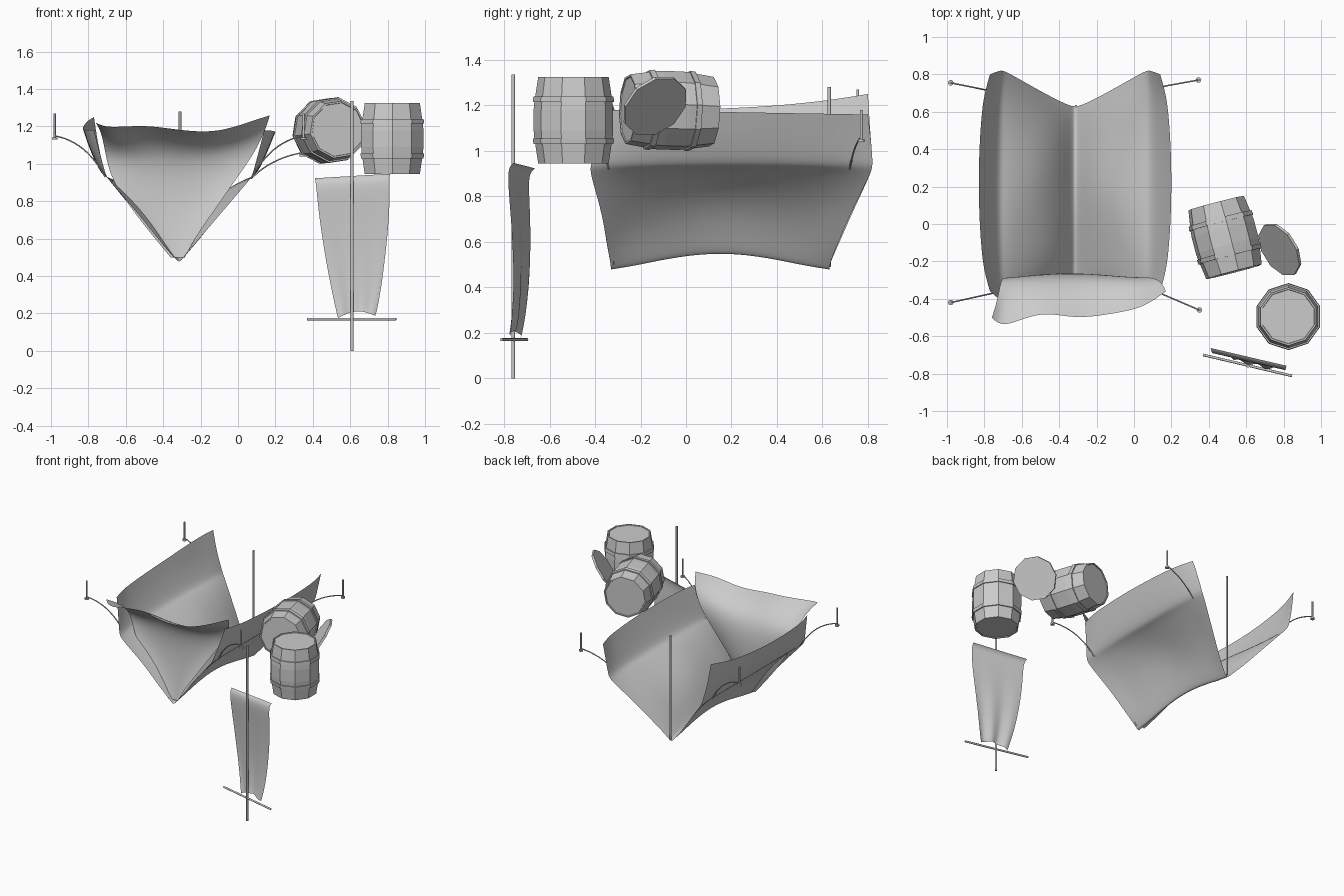
import bpy, bmesh, math
from mathutils import Vector

if "Cube" in bpy.data.objects:
    bpy.data.objects.remove(bpy.data.objects["Cube"])


def finish(bm, name):
    bmesh.ops.recalc_face_normals(bm, faces=bm.faces)
    me = bpy.data.meshes.new(name)
    bm.to_mesh(me)
    bm.free()
    ob = bpy.data.objects.new(name, me)
    bpy.context.collection.objects.link(ob)
    return ob


def lathe(name, profile, sides, loc, axis=(0, 0, 1), smooth=False, roll=0.0):
    """Spin a (z, r) profile about z, cap both ends, point z along axis."""
    bm = bmesh.new()
    rings = []
    for z, r in profile:
        rings.append([bm.verts.new((r * math.cos(roll + 2 * math.pi * i / sides),
                                    r * math.sin(roll + 2 * math.pi * i / sides), z))
                      for i in range(sides)])
    for a, b in zip(rings, rings[1:]):
        for i in range(sides):
            j = (i + 1) % sides
            f = bm.faces.new((a[i], a[j], b[j], b[i]))
            f.smooth = smooth
    bm.faces.new(rings[0][::-1])
    bm.faces.new(rings[-1])
    ob = finish(bm, name)
    ob.location = loc
    ob.rotation_mode = 'QUATERNION'
    if tuple(axis) != (0, 0, 1):
        ob.rotation_quaternion = Vector(axis).to_track_quat('Z', 'Y')
    return ob


def rod(name, a, b, r):
    a, b = Vector(a), Vector(b)
    d = b - a
    return lathe(name, [(0, r), (d.length, r)], 10, a, d.normalized(), True)


def cloth(name, rows):
    """Smooth sheet from a coarse grid of control points."""
    bm = bmesh.new()
    g = [[bm.verts.new(p) for p in row] for row in rows]
    for a, b in zip(g, g[1:]):
        for i in range(len(a) - 1):
            bm.faces.new((a[i], a[i + 1], b[i + 1], b[i])).smooth = True
    ob = finish(bm, name)
    m = ob.modifiers.new("smooth", 'SUBSURF')
    m.levels = m.render_levels = 3
    m.boundary_smooth = 'PRESERVE_CORNERS'
    return ob


# Tent sheet: hanging V with upright skirts; rows are (offset, z, front y, back y, sag, side bulge)
CX = -0.315
half = [(0.025, 0.50, -0.33, 0.63, 0.07, 0), (0.11, 0.595, -0.35, 0.67, 0.115, -0.01),
        (0.22, 0.73, -0.37, 0.73, 0.105, -0.01), (0.36, 0.895, -0.42, 0.81, 0.03, 0.0),
        (0.388, 0.93, -0.42, 0.82, 0.0, 0.01), (0.40, 0.97, -0.41, 0.82, 0.0, 0.03),
        (0.43, 1.08, -0.38, 0.81, 0.0, 0.05), (0.455, 1.18, -0.36, 0.80, 0.0, 0.06)]
N = 10


def tent_row(s, d, z, y0, y1, sag, bulge):
    row = []
    for i in range(N + 1):
        t = i / N
        w = abs(math.sin(math.pi * t))
        soft = w ** (1.3 if d < 0.05 else 0.7)
        lift = 0.07 * t ** 3 if (s < 0 and z > 1.1) else -0.02 * t if z > 1.1 else 0
        wrinkle = 0.008 * math.sin(t * 11 + d * 9 + s) if 0.05 < d < 0.3 else 0
        row.append((CX + s * (d + bulge * w ** 0.5), y0 + (y1 - y0) * t, z + sag * soft + lift + wrinkle))
    return row


rows = [tent_row(-1, *h) for h in reversed(half)]
rows.append(tent_row(1, 0, 0.468, -0.33, 0.63, 0.07, 0))
rows += [tent_row(1, *h) for h in half]
cloth("tent_sheet", rows)

# Front end wall, flaring out toward its wavy free edge
walls = [(0.50, -0.36, -0.285, -0.32, 0.01), (0.62, -0.46, -0.22, -0.315, 0.03),
         (0.76, -0.57, -0.12, -0.31, 0.045), (0.92, -0.68, -0.01, -0.29, 0.03),
         (1.06, -0.71, 0.09, -0.28, -0.01)]
rows = []
for z, x0, x1, y, dent in walls:
    rows.append([(x0 + (x1 - x0) * i / 6, y + dent * abs(math.sin(math.pi * i / 6)) ** 0.6, z)
                 for i in range(7)])
rows.append([(-0.73, -0.41, 1.17), (-0.69, -0.43, 1.15), (-0.5, -0.38, 1.16), (-0.31, -0.40, 1.14),
             (-0.11, -0.38, 1.13), (0.05, -0.35, 1.16), (0.15, -0.31, 1.19)])
top_y = [-0.50, -0.56, -0.46, -0.51, -0.48, -0.45, -0.36]
top_z = [1.22, 1.19, 1.21, 1.18, 1.165, 1.22, 1.26]
top_x = [-0.76, -0.70, -0.50, -0.32, -0.12, 0.05, 0.17]
rows.append(list(zip(top_x, top_y, top_z)))
cloth("tent_end_wall", rows)

# Back pole
rod("tent_pole", (-0.31, 0.63, 0.49), (-0.31, 0.63, 1.28), 0.007)

# Stakes and curved guy ropes: stake xy, stake base z, rope anchor on the eave
guys = [(-0.98, 0.755, 1.13, (-0.71, 0.70, 0.93)), (-0.98, -0.42, 1.13, (-0.71, -0.36, 0.93)),
        (0.345, 0.77, 1.04, (0.07, 0.72, 0.92)), (0.35, -0.46, 1.13, (0.07, -0.34, 0.92))]
for n, (x, y, z, anchor) in enumerate(guys):
    rod(f"stake_{n}", (x, y, z), (x, y, z + 0.14), 0.006)
    rod(f"stake_head_{n}", (x, y, z), (x, y, z + 0.012), 0.015)
    a, b = Vector(anchor), Vector((x, y, z + 0.02))
    mid = a.lerp(b, 0.38)
    mid.z = b.z - 0.03
    cu = bpy.data.curves.new(f"guy_rope_{n}", 'CURVE')
    cu.dimensions = '3D'
    cu.bevel_depth = 0.004
    cu.bevel_resolution = 1
    sp = cu.splines.new('POLY')
    sp.points.add(12)
    for i, p in enumerate(sp.points):
        t = i / 12
        p.co = (*(a * (1 - t) ** 2 + mid * 2 * t * (1 - t) + b * t * t), 1)
    bpy.context.collection.objects.link(bpy.data.objects.new(f"guy_rope_{n}", cu))

# Banner pole, crossbar and cloth
rod("banner_pole", (0.61, -0.76, 0), (0.61, -0.76, 1.335), 0.008)
rod("banner_crossbar", (0.37, -0.70, 0.17), (0.845, -0.812, 0.17), 0.007)
banner = [(0.18, 0.535, 0.735, -0.745), (0.24, 0.52, 0.75, -0.735), (0.36, 0.495, 0.77, -0.722),
          (0.52, 0.465, 0.79, -0.718), (0.72, 0.435, 0.81, -0.725), (0.87, 0.42, 0.81, -0.738),
          (0.92, 0.415, 0.81, -0.73), (0.935, 0.41, 0.815, -0.71)]
rows = []
for z, x0, x1, y in banner:
    row = []
    for i in range(9):
        x = x0 + (x1 - x0) * i / 8
        fold = 0.02 * math.sin(i * 1.6) * max(0, 0.8 - z)
        arch = 0.03 * math.sin(math.pi * i / 8) if z < 0.2 else 0
        row.append((x, y - 0.234 * (x - 0.61) + fold, z + arch + (x - 0.61) * 0.06))
    rows.append(row)
cloth("banner_cloth", rows)

# Ten-sided barrels: half profile mirrored, with raised hoops and flat heads
hp = [(0.045, 0.175), (0.08, 0.172), (0.08, 0.179), (0.105, 0.176), (0.105, 0.168),
      (0.19, 0.155), (0.19, 0.146), (0.185, 0.144)]
barrel = [(-z, r) for z, r in reversed(hp)] + hp
lathe("upright_barrel", barrel, 10, (0.825, -0.495, 1.135), roll=math.pi / 10)
lathe("lying_barrel", barrel, 10, (0.487, -0.072, 1.178), (0.25, -0.96, 0.03), roll=0.15)

# Loose barrel lid leaning on the lying barrel
lathe("barrel_lid", [(-0.008, 0.155), (0.008, 0.155)], 10, (0.78, -0.137, 1.198), (-0.70, -0.43, 0.55))
